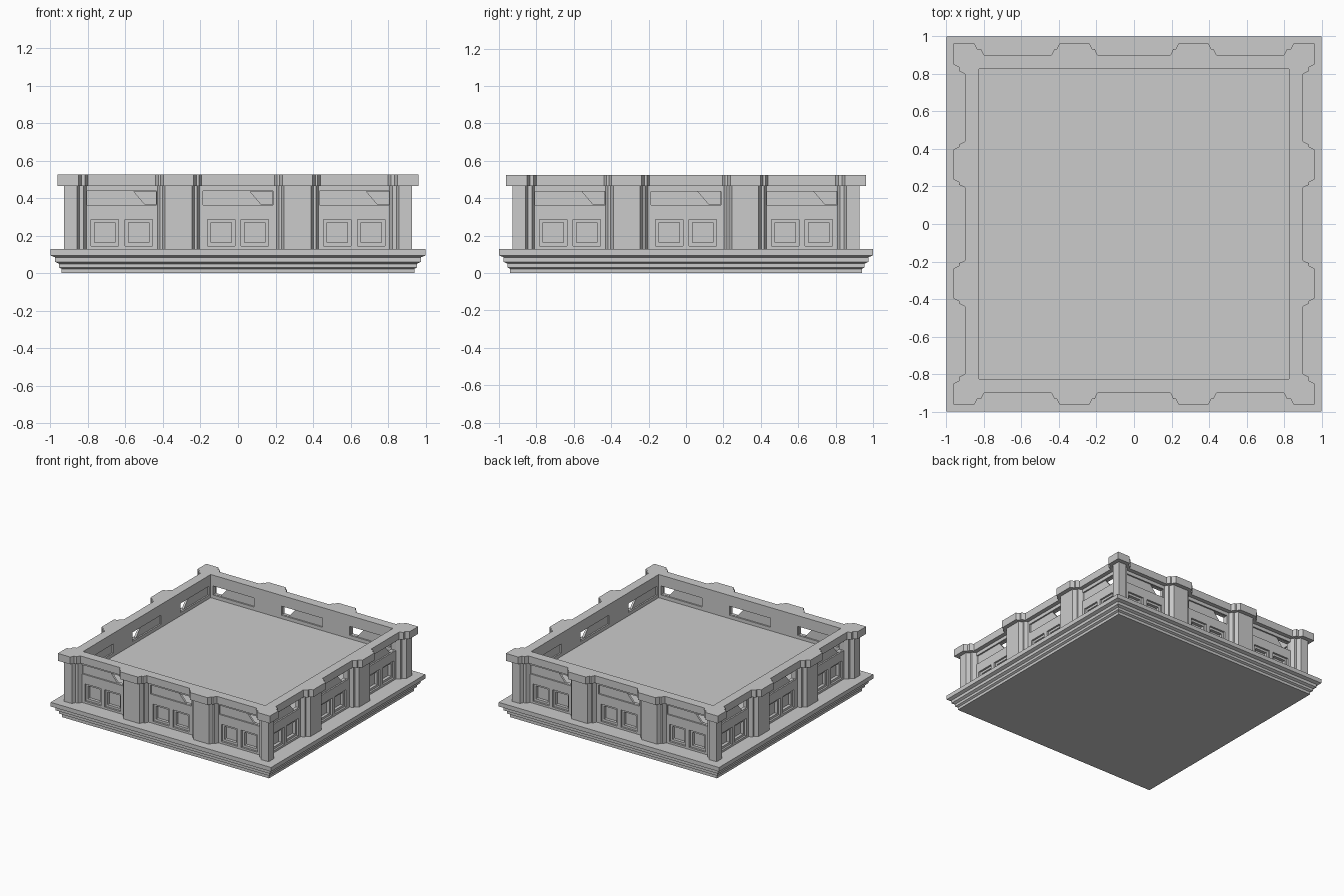
import bpy, bmesh, math
from mathutils import Matrix, Vector

if "Cube" in bpy.data.objects:
    bpy.data.objects.remove(bpy.data.objects["Cube"])


def finish(bm, name):
    bmesh.ops.recalc_face_normals(bm, faces=bm.faces)
    me = bpy.data.meshes.new(name)
    bm.to_mesh(me)
    bm.free()
    ob = bpy.data.objects.new(name, me)
    bpy.context.collection.objects.link(ob)
    return ob


def loft(bm, rings):
    """Skin closed rings of points and cap both ends."""
    vs = [[bm.verts.new(p) for p in r] for r in rings]
    n = len(vs[0])
    for a, b in zip(vs, vs[1:]):
        for i in range(n):
            j = (i + 1) % n
            bm.faces.new((a[i], a[j], b[j], b[i]))
    bm.faces.new(vs[0][::-1])
    bm.faces.new(vs[-1])


def side_prism(bm, pts, d0, d1, k):
    """Prism of (u, z) points, pushed between depths d0 and d1 on side k."""
    rot = Matrix.Rotation(k * math.pi / 2, 3, 'Z')
    loft(bm, [[rot @ Vector((u, -d, z)) for u, z in pts] for d in (d0, d1)])


def rect(u0, u1, z0, z1):
    return [(u0, z0), (u1, z0), (u1, z1), (u0, z1)]


def outline(out, shrink):
    """Plan outline with stepped corner and middle pillars on all four sides."""
    mid, low = out - 0.03, out - 0.06
    corner = [(-.85, out), (-.835, mid), (-.815, mid), (-.80, low)]
    half = [(-u0 * -1 - shrink, d) for u0, d in corner]
    steps = [(.122, low), (.108, mid), (.095, mid), (.08, out)]
    half += [(-.317 - w + shrink, d) for w, d in steps]
    half += [(-.317 + w - shrink, d) for w, d in reversed(steps)]
    side = [(-out, out)] + half + [(-u, d) for u, d in reversed(half)]
    pts = []
    for k in range(4):
        rot = Matrix.Rotation(k * math.pi / 2, 3, 'Z')
        pts += [rot @ Vector((u, -d, 0)) for u, d in side]
    return pts


def prism(name, pts, z0, z1):
    bm = bmesh.new()
    loft(bm, [[(p.x, p.y, z) for p in pts] for z in (z0, z1)])
    return finish(bm, name)


def cut(ob, cutter):
    m = ob.modifiers.new("cut", 'BOOLEAN')
    m.operation, m.solver, m.object = 'DIFFERENCE', 'EXACT', cutter
    bpy.context.view_layer.objects.active = ob
    bpy.ops.object.modifier_apply(modifier=m.name)


# Stepped plinth
bm = bmesh.new()
profile = [(.94, 0), (.94, .022), (.955, .03), (.955, .05), (.975, .06),
           (.975, .084), (1.0, .094), (1.0, .128)]
loft(bm, [[(-r, -r, z), (r, -r, z), (r, r, z), (-r, r, z)] for r, z in profile])
finish(bm, "stepped_base")

# Walls with pillars, and the coping on top
walls = prism("pillared_walls", outline(.928, .009), .12, .465)
coping = prism("coping", outline(.962, 0), .465, .525)

# Cutters: roof well, window frames and slots, then panes and slot openings
WELL, FACE, FLOOR = .827, .868, .335
a, b, c = bmesh.new(), bmesh.new(), bmesh.new()
loft(c, [[(-WELL, -WELL, z), (WELL, -WELL, z), (WELL, WELL, z), (-WELL, WELL, z)]
         for z in (FLOOR, .6)])
for k in range(4):
    for u in (-.62, 0, .62):
        side_prism(a, rect(u - .186, u + .186, .363, .437), FACE - .012, FACE + .02, k)
        side_prism(b, rect(u - .186, u + .186, .363, .437), WELL - .02, WELL + .012, k)
        side_prism(c, [(u + .125, .365), (u + .184, .365), (u + .184, .435),
                       (u + .065, .435)], WELL - .03, FACE + .03, k)
        for w in (u - .09, u + .09):
            side_prism(a, rect(w - .073, w + .073, .145, .287), FACE - .015, FACE + .02, k)
            side_prism(b, rect(w - .055, w + .055, .163, .269), FACE - .04, FACE + .02, k)
cutters = [finish(m, n) for m, n in ((a, "frame_cutter"), (b, "pane_cutter"),
                                     (c, "well_cutter"))]
# the well and the slot openings meet, so resolve the well on its own first
well = prism("roof_well_cutter", [Vector((-WELL, -WELL, 0)), Vector((WELL, -WELL, 0)),
                                  Vector((WELL, WELL, 0)), Vector((-WELL, WELL, 0))],
             FLOOR, .6)
cut(walls, well)
cut(coping, well)
bmc = bmesh.new()
bmc.from_mesh(cutters[2].data)
bmc.verts.ensure_lookup_table()
bmesh.ops.delete(bmc, geom=bmc.verts[:8], context='VERTS')
bmc.to_mesh(cutters[2].data)
bmc.free()
for cutter in cutters:
    cut(walls, cutter)
for ob in cutters + [well]:
    bpy.data.objects.remove(ob)
